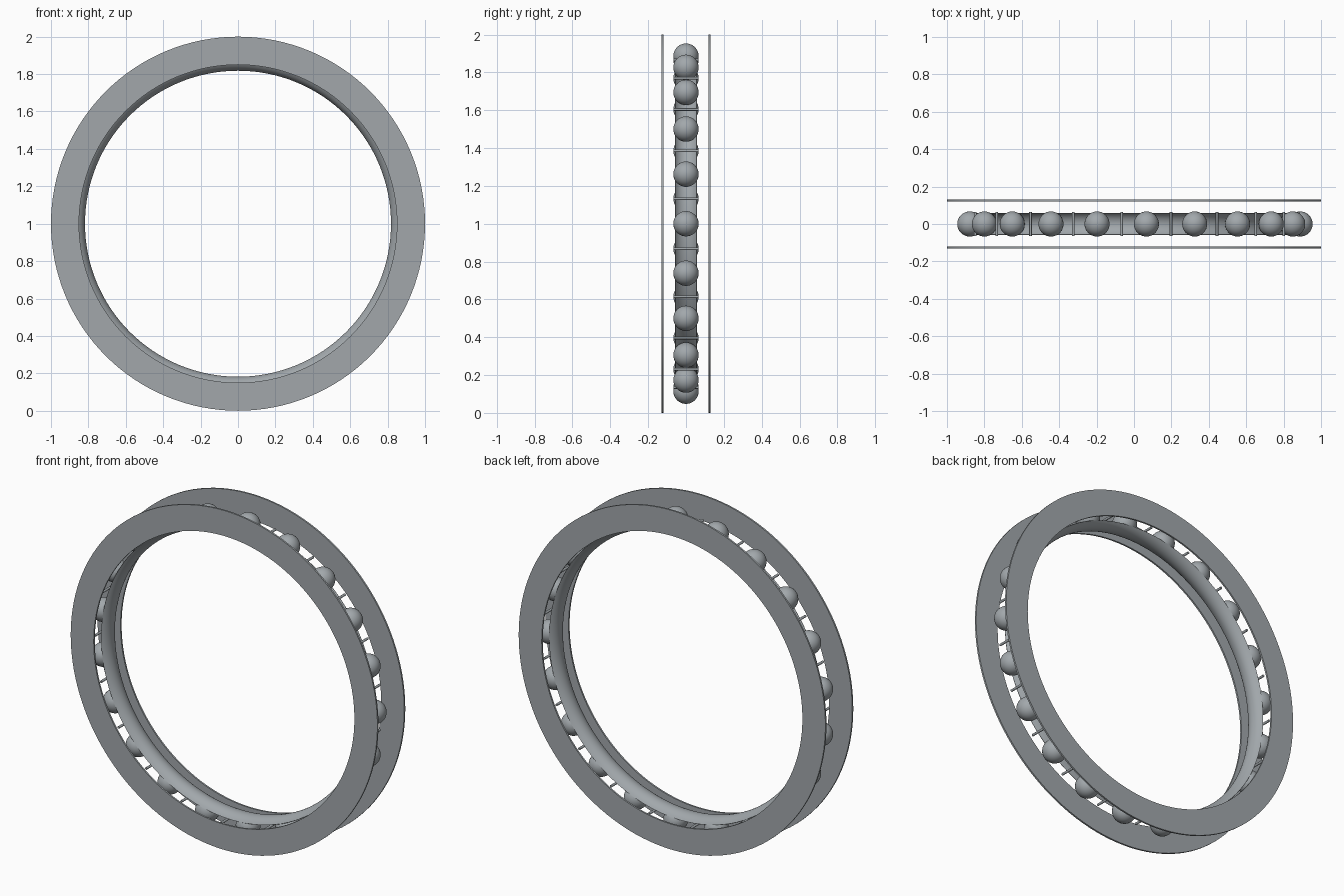
import bpy, bmesh
from math import cos, sin, pi, tau, radians

cube = bpy.data.objects.get("Cube")
if cube:
    bpy.data.objects.remove(cube, do_unlink=True)

BALLS = 21
PITCH_R = 0.888
CENTRE_Z = 1.0

steel = bpy.data.materials.new("grey steel")
steel.use_nodes = True
colour = (0.36, 0.39, 0.41, 1)
steel.diffuse_color = colour
steel.node_tree.nodes["Principled BSDF"].inputs["Base Color"].default_value = colour


def finish(obj, name):
    obj.name = name
    obj.data.materials.clear()
    obj.data.materials.append(steel)
    bpy.ops.object.select_all(action='DESELECT')
    obj.select_set(True)
    bpy.context.view_layer.objects.active = obj
    bpy.ops.object.shade_smooth_by_angle(angle=radians(35))


def revolve(name, profile, segments=128):
    """Closed (y, radius) profile swept around the y axis."""
    bm = bmesh.new()
    rings = []
    for i in range(segments):
        a = tau * i / segments
        rings.append([bm.verts.new((r * cos(a), y, CENTRE_Z + r * sin(a)))
                      for y, r in profile])
    n = len(profile)
    for i in range(segments):
        p, q = rings[i], rings[(i + 1) % segments]
        for j in range(n):
            k = (j + 1) % n
            bm.faces.new((p[j], p[k], q[k], q[j]))
    bmesh.ops.recalc_face_normals(bm, faces=bm.faces)
    mesh = bpy.data.meshes.new(name)
    bm.to_mesh(mesh)
    bm.free()
    obj = bpy.data.objects.new(name, mesh)
    bpy.context.collection.objects.link(obj)
    finish(obj, name)


# Thin flat side plates
for name, y in (("front_plate", -0.125), ("back_plate", 0.125)):
    h = 0.005
    revolve(name, [(y - h, 0.85), (y + h, 0.85), (y + h, 1.0), (y - h, 1.0)])

# Curved inner race cradling the balls
arc = [radians(-58 + 116 * i / 12) for i in range(13)]
inner = [(0.07 * sin(a), PITCH_R - 0.07 * cos(a)) for a in arc]
outer = [(0.066 * sin(a), PITCH_R - 0.066 * cos(a)) for a in reversed(arc)]
revolve("inner_race", inner + outer)

# Balls, with a spacer pin midway between neighbours
for i in range(BALLS):
    a = tau * i / BALLS
    bpy.ops.mesh.primitive_uv_sphere_add(
        segments=32, ring_count=16, radius=0.067,
        location=(PITCH_R * cos(a), 0, CENTRE_Z + PITCH_R * sin(a)))
    finish(bpy.context.object, f"ball_{i + 1}")
    b = a + pi / BALLS
    bpy.ops.mesh.primitive_cylinder_add(
        vertices=12, radius=0.007, depth=0.13, rotation=(pi / 2, 0, 0),
        location=(PITCH_R * cos(b), 0, CENTRE_Z + PITCH_R * sin(b)))
    finish(bpy.context.object, f"spacer_pin_{i + 1}")
